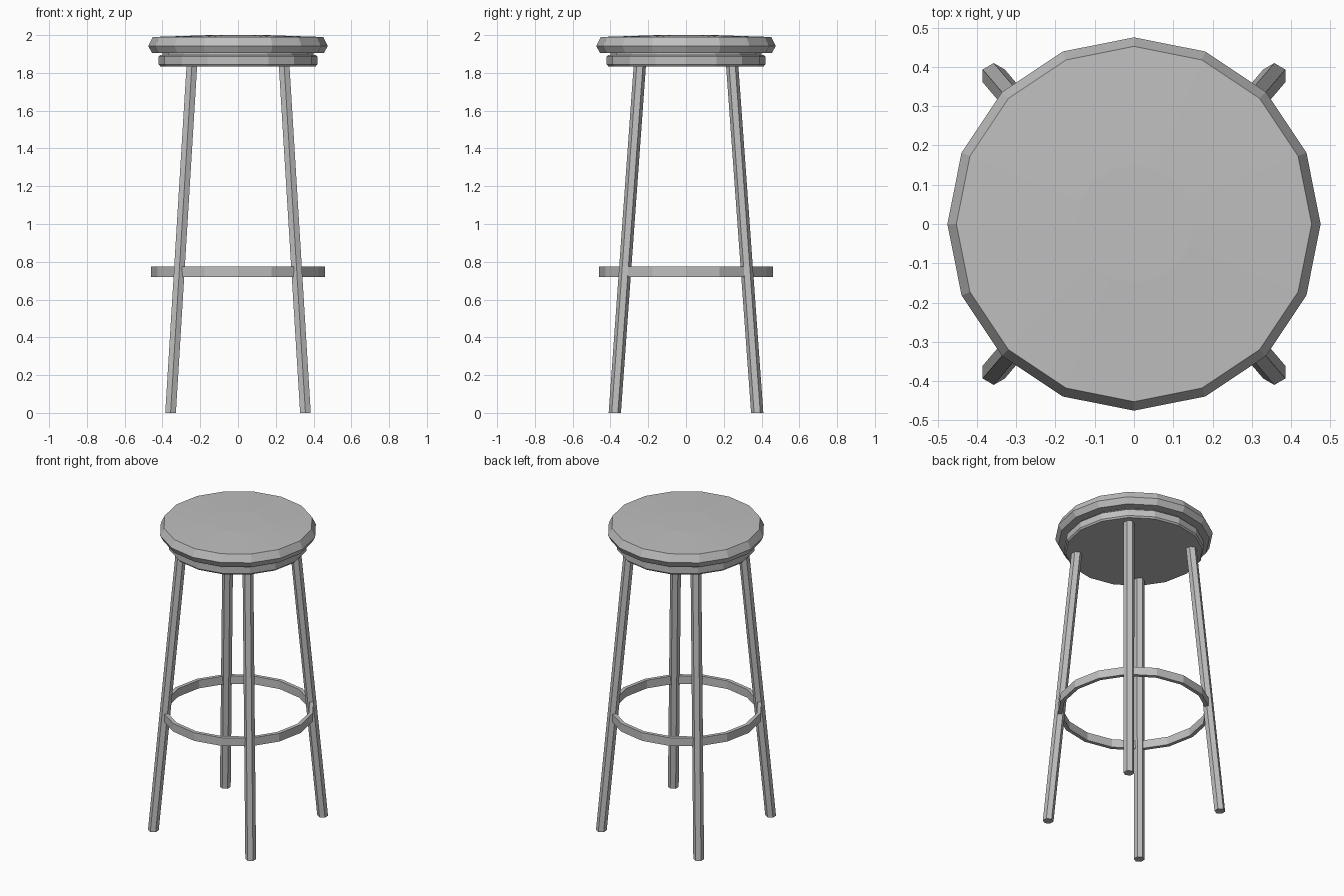
import bpy, bmesh, math

if "Cube" in bpy.data.objects:
    bpy.data.objects.remove(bpy.data.objects["Cube"])

grey = bpy.data.materials.new("plain grey")
grey.diffuse_color = (0.52, 0.52, 0.52, 1)
grey.use_nodes = True
grey.node_tree.nodes["Principled BSDF"].inputs["Base Color"].default_value = grey.diffuse_color


def finish(name, bm):
    bmesh.ops.recalc_face_normals(bm, faces=bm.faces)
    mesh = bpy.data.meshes.new(name)
    bm.to_mesh(mesh)
    bm.free()
    mesh.materials.append(grey)
    obj = bpy.data.objects.new(name, mesh)
    bpy.context.collection.objects.link(obj)
    return obj


def lathe(name, profile, sides=16, closed=False):
    """Spin (radius, z) points; open profiles are capped at both ends."""
    bm = bmesh.new()
    angles = [math.tau * i / sides for i in range(sides)]
    rings = [[bm.verts.new((r * math.cos(a), r * math.sin(a), z)) for a in angles]
             for r, z in profile]
    pairs = list(zip(rings, rings[1:]))
    if closed:
        pairs.append((rings[-1], rings[0]))
    else:
        bm.faces.new(rings[0])
        bm.faces.new(rings[-1])
    for lo, hi in pairs:
        for i in range(sides):
            j = (i + 1) % sides
            bm.faces.new((lo[i], lo[j], hi[j], hi[i]))
    return finish(name, bm)


def leg(name, sx, sy):
    """Six-sided leg leaning in towards the seat."""
    bm = bmesh.new()
    ends = []
    for x, y, z in ((0.357, 0.377, 0.0), (0.243, 0.243, 1.86)):
        ends.append([bm.verts.new((sx * x + 0.0325 * math.sin(k * math.pi / 3),
                                   sy * y + 0.0325 * math.cos(k * math.pi / 3), z))
                     for k in range(6)])
    lo, hi = ends
    bm.faces.new(lo)
    bm.faces.new(hi)
    for i in range(6):
        j = (i + 1) % 6
        bm.faces.new((lo[i], lo[j], hi[j], hi[i]))
    return finish(name, bm)


# Cushion with bevelled rim and very slightly domed top
lathe("seat", [(0.455, 1.905), (0.475, 1.942), (0.452, 1.99), (0.15, 2.0)])

# Narrow neck and bevelled support disc under the seat
lathe("seat_neck", [(0.40, 1.89), (0.40, 1.91)])
lathe("seat_base", [(0.412, 1.835), (0.42, 1.845), (0.42, 1.887), (0.412, 1.895)])

# Flat-band footrest ring
lathe("footrest_ring", [(0.461, 0.72), (0.461, 0.774), (0.437, 0.774), (0.437, 0.72)],
      closed=True)

# Four splayed legs
for side, sx in (("left", -1), ("right", 1)):
    for end, sy in (("front", -1), ("back", 1)):
        leg(f"{end}_{side}_leg", sx, sy)
